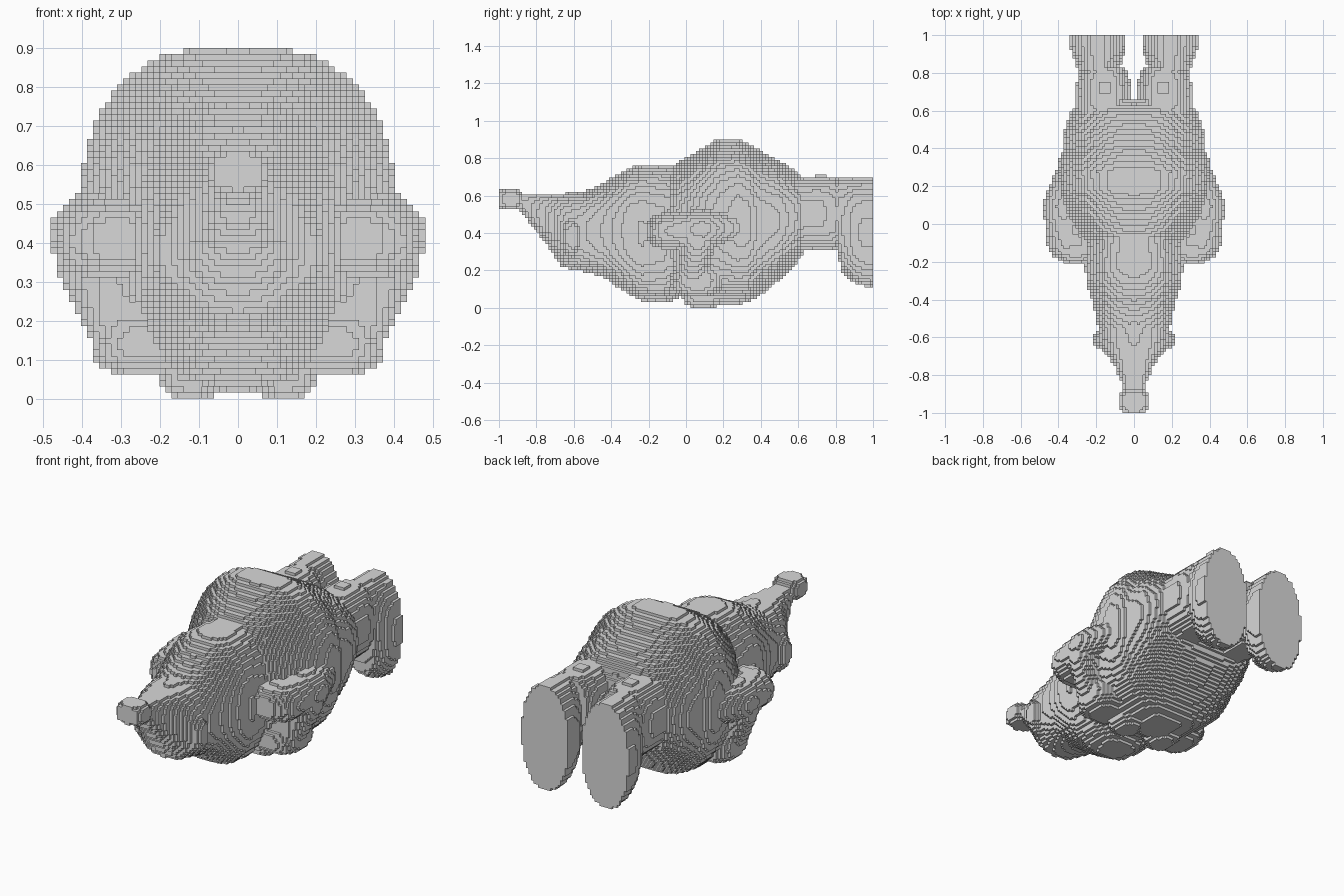
import bpy
import math

if "Cube" in bpy.data.objects:
    bpy.data.objects.remove(bpy.data.objects["Cube"])

N = 129             # blocks along the length
V = 2 / N           # block size
ORIGIN = (0, -1, 0)

grey = bpy.data.materials.new("stone grey")
grey.use_nodes = True
COLOUR = (0.69, 0.69, 0.69, 1)
grey.diffuse_color = COLOUR
grey.node_tree.nodes["Principled BSDF"].inputs["Base Color"].default_value = COLOUR


# Solids: each returns a bounding box and an inside test
def loft(sections, cx=0.0, power=2.5):
    """Sections along y: (y, half width, bottom, top)."""
    def inside(x, y, z):
        for a, b in zip(sections, sections[1:]):
            if a[0] <= y <= b[0]:
                t = (y - a[0]) / (b[0] - a[0])
                w, lo, hi = (a[i] + (b[i] - a[i]) * t for i in (1, 2, 3))
                dz = abs(z - (lo + hi) / 2) / ((hi - lo) / 2)
                return (abs(x - cx) / w) ** power + dz ** power <= 1
        return False
    w = max(s[1] for s in sections)
    return ((cx - w, sections[0][0], min(s[2] for s in sections)),
            (cx + w, sections[-1][0], max(s[3] for s in sections)), inside)


def ellipsoid(c, r, power=2.0):
    def inside(*p):
        return sum((abs(p[i] - c[i]) / r[i]) ** power for i in range(3)) <= 1
    return ([c[i] - r[i] for i in range(3)], [c[i] + r[i] for i in range(3)], inside)


def capsule(a, ra, b, rb):
    d = [b[i] - a[i] for i in range(3)]
    dd = sum(k * k for k in d)

    def inside(*p):
        t = sum((p[i] - a[i]) * d[i] for i in range(3)) / dd
        t = max(0, min(1, t))
        return math.dist(p, [a[i] + d[i] * t for i in range(3)]) <= ra + (rb - ra) * t
    return ([min(a[i] - ra, b[i] - rb) for i in range(3)],
            [max(a[i] + ra, b[i] + rb) for i in range(3)], inside)


def fill(solids):
    """Block cells covered by the solids."""
    cells = set()
    for lo, hi, inside in solids:
        r = [range(math.floor((lo[i] - ORIGIN[i]) / V),
                   math.ceil((hi[i] - ORIGIN[i]) / V) + 1) for i in range(3)]
        for i in r[0]:
            for j in r[1]:
                for k in r[2]:
                    if k >= 0 and 0 <= j < N and inside(
                            (i + .5) * V, (j + .5) * V - 1, (k + .5) * V):
                        cells.add((i, j, k))
    return cells


def mirrored(cells):
    return {(-1 - i, j, k) for i, j, k in cells}


# Head: tapering snout, cheeks, and a skull that rounds off behind
head = fill([
    loft([(-.89, .05, .52, .612), (-.85, .06, .47, .612), (-.75, .105, .345, .612),
          (-.66, .17, .215, .612), (-.55, .192, .195, .615), (-.45, .21, .17, .66),
          (-.38, .23, .12, .705), (-.3, .252, .07, .748), (-.24, .258, .035, .762),
          (-.12, .25, .025, .762), (-.06, .23, .04, .76), (0, .2, .09, .74)]),
    ellipsoid((.12, -.61, .38), (.105, .065, .12)),
    ellipsoid((-.12, -.61, .38), (.105, .065, .12))])
nose = fill([ellipsoid((0, -.94, .582), (.077, .068, .058), 3)])
eye = fill([ellipsoid((.026, -.53, .62), (.012, .012, .014), 4)])

# Body: rounded hump
body = fill([loft([
    (-.14, .20, .16, .70), (-.05, .29, .08, .775), (.05, .35, .04, .83),
    (.10, .37, .02, .86), (.18, .39, .018, .906), (.28, .405, .018, .906),
    (.34, .40, .03, .875), (.39, .375, .06, .845), (.5, .365, .15, .785),
    (.6, .33, .25, .725), (.66, .28, .34, .64)])])

# Limbs on the left side
arm = fill([
    ellipsoid((.31, -.09, .41), (.11, .125, .095), 2.5),
    capsule((.36, -.1, .41), .098, (.375, .09, .42), .106),
    capsule((.375, .09, .42), .106, (.34, .23, .43), .09),
    capsule((.37, .06, .36), .1, (.285, .03, .17), .095)])
belly_pad = fill([ellipsoid((.12, .09, .075), (.085, .11, .078), 2.5),
                  ellipsoid((.24, .06, .145), (.135, .145, .085), 2.7)])
leg = fill([
    loft([(.52, .14, .33, .66), (.62, .145, .31, .70), (.72, .146, .305, .705),
          (.79, .135, .305, .70), (.83, .115, .31, .69)], .161),
    ellipsoid((.16, .72, .68), (.035, .035, .04), 4)])
foot = fill([
    loft([(.81, .105, .28, .695), (.84, .115, .18, .695), (.9, .14, .135, .695),
          (.95, .147, .115, .695), (1, .147, .11, .695)], .19, 2.3)])

parts = [("body", body), ("head", head), ("nose", nose)]
for name, cells in (("eye", eye), ("arm", arm), ("belly_pad", belly_pad),
                    ("leg", leg), ("foot", foot)):
    parts += [("left_" + name, cells), ("right_" + name, mirrored(cells))]

# Each block belongs to the first part that covers it
solid = set()
owned = []
for name, cells in parts:
    owned.append((name, cells - solid))
    solid |= cells


def build(name, cells):
    """Mesh of the outer block faces of one part."""
    index, faces = {}, []
    for cell in sorted(cells):
        for axis in range(3):
            u, v = (axis + 1) % 3, (axis + 2) % 3
            for side in (0, 1):
                near = list(cell)
                near[axis] += 2 * side - 1
                if tuple(near) in solid:
                    continue
                loop = []
                for du, dv in ((0, 0), (1, 0), (1, 1), (0, 1)):
                    p = list(cell)
                    p[axis] += side
                    p[u] += du
                    p[v] += dv
                    loop.append(index.setdefault(tuple(p), len(index)))
                faces.append(loop if side else loop[::-1])
    if not faces:
        return
    mesh = bpy.data.meshes.new(name)
    mesh.from_pydata([[c * V + o for c, o in zip(p, ORIGIN)] for p in index], [], faces)
    mesh.materials.append(grey)
    bpy.context.collection.objects.link(bpy.data.objects.new(name, mesh))


for name, cells in owned:
    build(name, cells)
